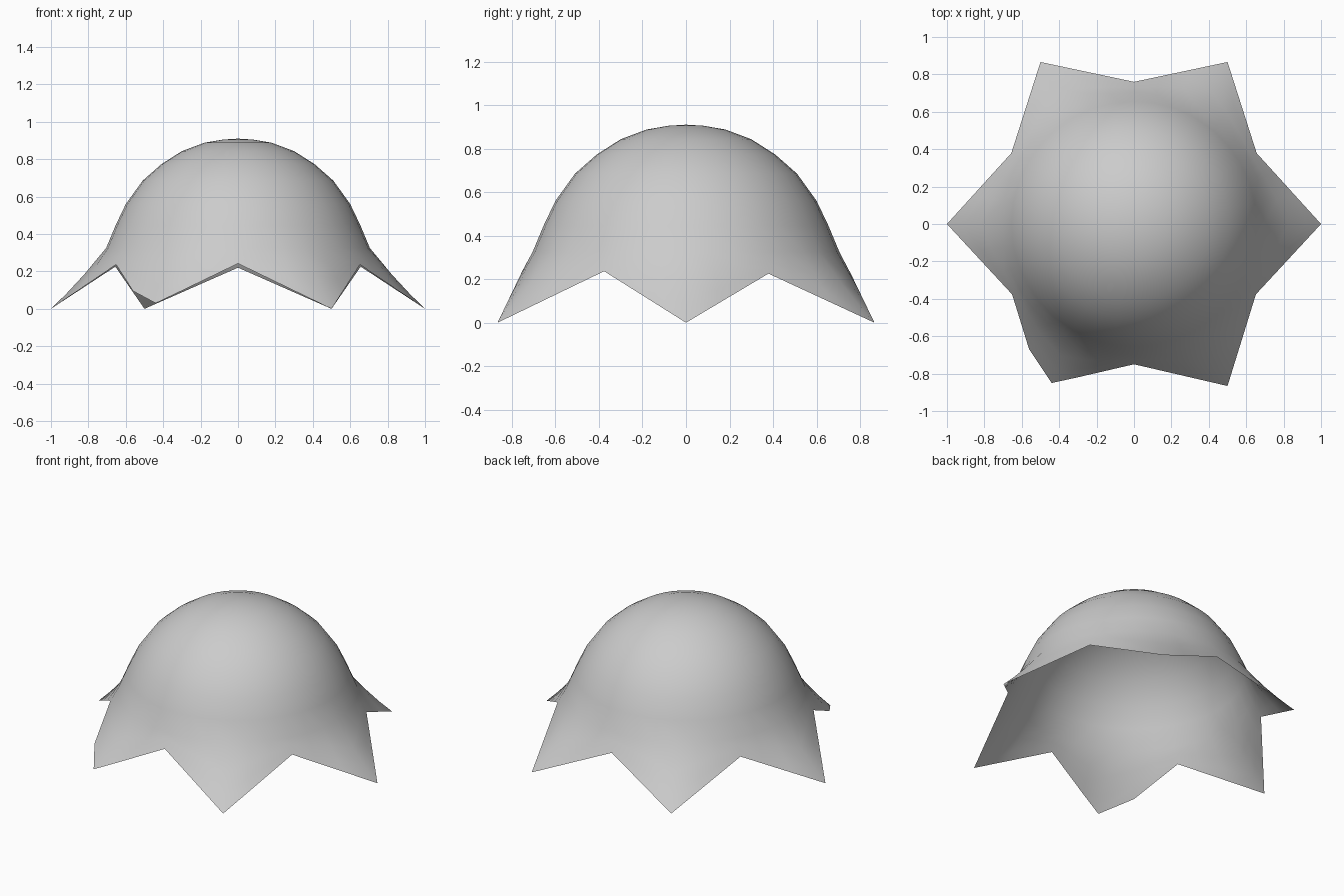
import bpy, bmesh, math
from mathutils import Vector

if "Cube" in bpy.data.objects:
    bpy.data.objects.remove(bpy.data.objects["Cube"])

SEGMENTS = 36
# Dome profile: radius, height
PROFILE = [(0.08, 0.905), (0.18, 0.888), (0.30, 0.843), (0.41, 0.773), (0.51, 0.685),
           (0.60, 0.56), (0.655, 0.445), (0.705, 0.325)]


def polar(r, deg, z):
    a = math.radians(deg)
    return Vector((r * math.cos(a), r * math.sin(a), z))


def hem_point(deg):
    """Point on the straight edge between a tip and a neighbouring valley."""
    tip_deg = round(deg / 60) * 60
    side = 1 if deg >= tip_deg else -1
    valley_deg = tip_deg + 30 * side
    lean = math.sin(math.radians(valley_deg))
    r_valley, r_tip = 0.755 + 0.005 * lean, 1.0
    valley = polar(r_valley, valley_deg, 0.231 - 0.011 * lean)
    tip = polar(r_tip, tip_deg, 0.0)
    a = r_valley * math.sin(math.radians(abs(valley_deg - deg)))
    b = r_tip * math.sin(math.radians(abs(deg - tip_deg)))
    return valley.lerp(tip, a / (a + b))


bm = bmesh.new()
degs = [i * 360 / SEGMENTS for i in range(SEGMENTS)]
rings = [[bm.verts.new(polar(r, d, z)) for d in degs] for r, z in PROFILE]

# Flared skirt ending in six points, one of them clipped
hem = [hem_point(d) for d in degs]
hem[degs.index(240)] = Vector((-0.44, -0.85, 0.03))
for t, sag in ((0.4, 0.012), (0.72, 0.01), (1.0, 0.0)):
    ring = []
    for d, end in zip(degs, hem):
        p = polar(*(PROFILE[-1][0], d, PROFILE[-1][1])).lerp(end, t)
        p.z -= sag * max(0.0, (end.xy.length - 0.75) / 0.25)
        ring.append(bm.verts.new(p))
    rings.append(ring)

# Crown and walls
top = bm.verts.new((0, 0, 0.91))
for i in range(SEGMENTS):
    j = (i + 1) % SEGMENTS
    bm.faces.new((top, rings[0][i], rings[0][j]))
    for upper, lower in zip(rings, rings[1:]):
        bm.faces.new((upper[i], lower[i], lower[j], upper[j]))
for f in bm.faces:
    f.smooth = True

mesh = bpy.data.meshes.new("pointed_dome")
bm.to_mesh(mesh)
bm.free()
dome = bpy.data.objects.new("pointed_dome", mesh)
bpy.context.collection.objects.link(dome)

grey = bpy.data.materials.new("light_grey")
grey.diffuse_color = (0.6, 0.6, 0.6, 1)
grey.use_nodes = True
grey.node_tree.nodes["Principled BSDF"].inputs["Base Color"].default_value = grey.diffuse_color
mesh.materials.append(grey)
